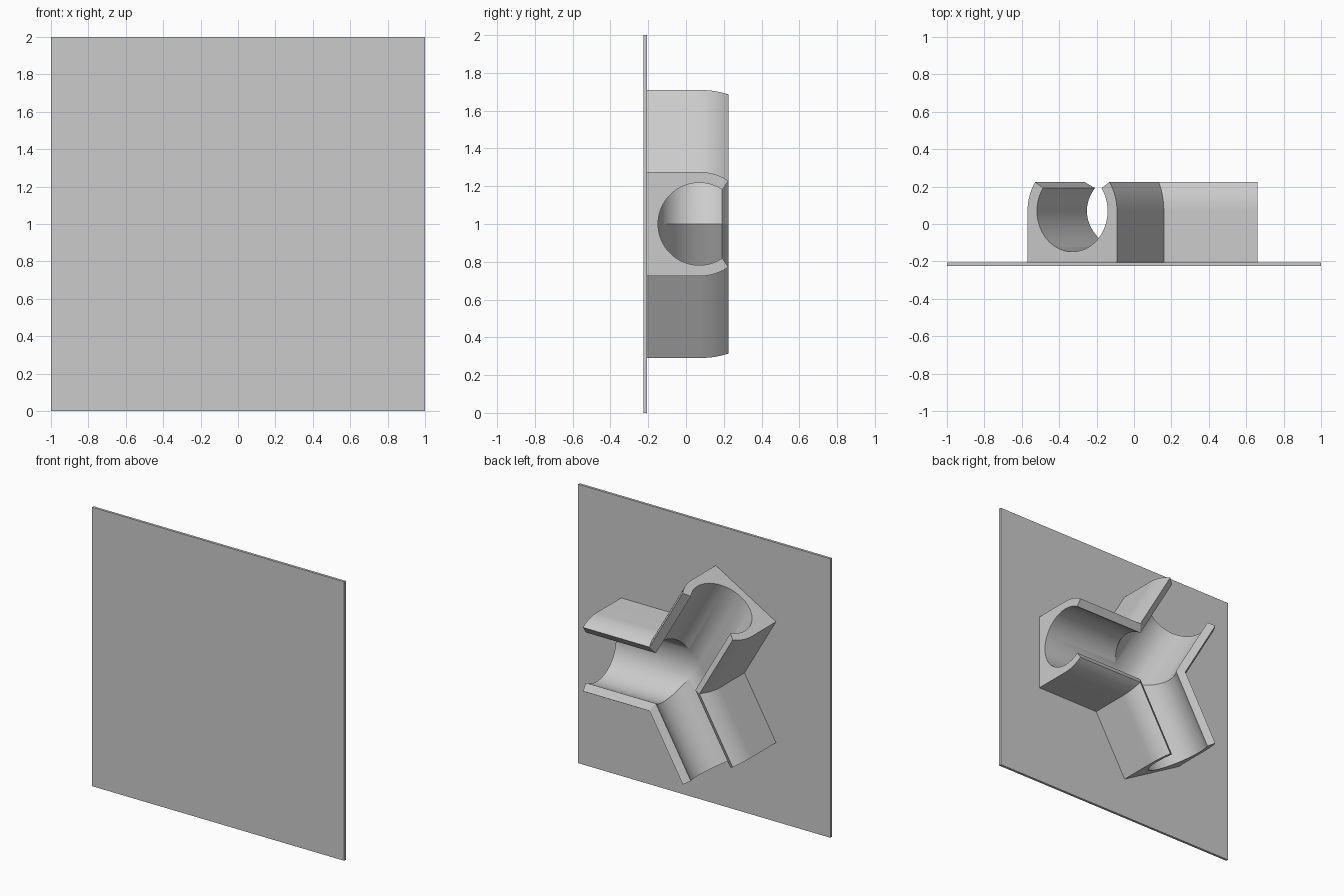
import bpy, bmesh
from math import sin, cos, pi, radians, sqrt
from mathutils import Matrix

cube = bpy.data.objects.get("Cube")
if cube:
    bpy.data.objects.remove(cube)

GREY = (0.6, 0.6, 0.6, 1)
mat = bpy.data.materials.new("light_grey")
mat.use_nodes = True
mat.diffuse_color = GREY
mat.node_tree.nodes["Principled BSDF"].inputs["Base Color"].default_value = GREY

HALF_DEPTH = 0.225     # overall half thickness
PLATE = 0.018          # plate thickness
OUTER, INNER = 0.276, 0.218
AXIS_Y = 0.07          # depth of the bore axis
LIP = 34               # angle of the slot lips, degrees
REACH = 0.66           # arm length from the centre


def add_object(name, bm):
    bmesh.ops.recalc_face_normals(bm, faces=bm.faces)
    mesh = bpy.data.meshes.new(name)
    bm.to_mesh(mesh)
    bm.free()
    obj = bpy.data.objects.new(name, mesh)
    bpy.context.collection.objects.link(obj)
    mesh.materials.append(mat)
    return obj


def arc(radius, start, end, steps):
    angles = [radians(start + (end - start) * i / steps) for i in range(steps + 1)]
    return [(radius * cos(a), AXIS_Y + radius * sin(a)) for a in angles]


# Square back plate
bm = bmesh.new()
bmesh.ops.create_cube(bm, size=1)
bmesh.ops.scale(bm, vec=(2, PLATE, 2), verts=bm.verts)
bmesh.ops.translate(bm, vec=(0, PLATE / 2 - HALF_DEPTH, 1), verts=bm.verts)
add_object("mounting_plate", bm)

# Slotted channel section: outer wall, lip, bore, lip, outer wall, base
base_y = PLATE - HALF_DEPTH
section = ([(OUTER, base_y)] + arc(OUTER, 0, LIP, 10)
           + arc(INNER, LIP, -180 - LIP, 64)
           + arc(OUTER, 180 - LIP, 180, 10)
           + [(-OUTER, base_y), (0, base_y)])

# Three arms of that section, mitred where they meet at the centre
bm = bmesh.new()
for k in range(3):
    spin = Matrix.Rotation(k * 2 * pi / 3, 4, 'Y')
    lift = Matrix.Translation((0, 0, 1))
    near = [bm.verts.new((abs(z) / sqrt(3), y, z)) for z, y in section]
    far = [bm.verts.new((REACH, y, z)) for z, y in section]
    count = len(section)
    for i in range(count):
        j = (i + 1) % count
        bm.faces.new((near[i], near[j], far[j], far[i]))
    bm.faces.new(far)
    bmesh.ops.transform(bm, matrix=lift @ spin, verts=near + far)
bmesh.ops.remove_doubles(bm, verts=bm.verts, dist=0.0002)
channel = add_object("three_way_channel", bm)

bpy.ops.object.select_all(action='DESELECT')
channel.select_set(True)
bpy.context.view_layer.objects.active = channel
bpy.ops.object.shade_smooth_by_angle(angle=radians(25))
